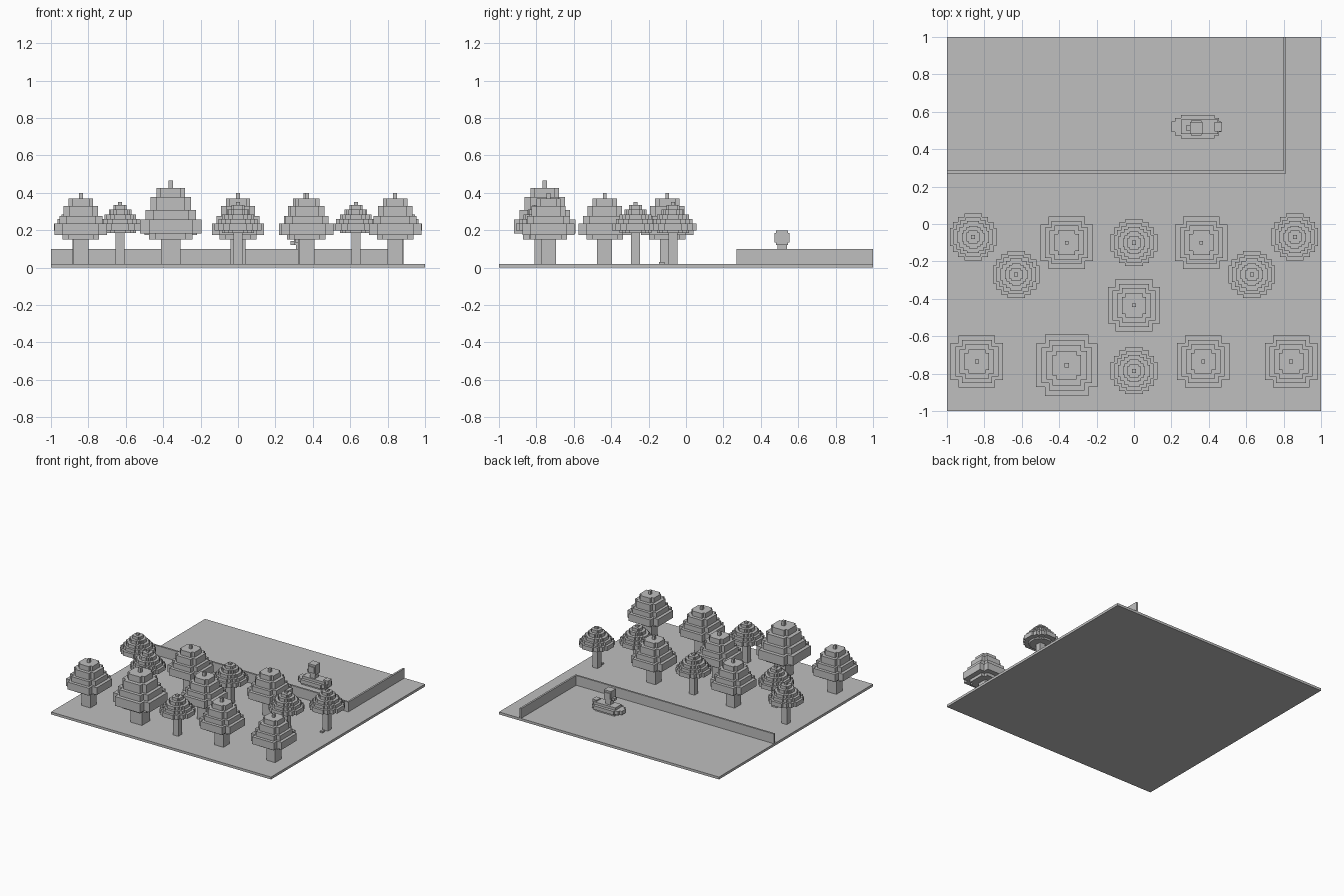
import bpy
import bmesh

cube = bpy.data.objects.get("Cube")
if cube:
    bpy.data.objects.remove(cube, do_unlink=True)

grey = bpy.data.materials.new("plain grey")
grey.use_nodes = True
grey.diffuse_color = (0.52, 0.52, 0.52, 1)
grey.node_tree.nodes["Principled BSDF"].inputs["Base Color"].default_value = grey.diffuse_color


def block(bm, x, y, z):
    """Box from three (low, high) ranges."""
    geom = bmesh.ops.create_cube(bm, size=1)["verts"]
    for v in geom:
        v.co = [r[0] if c < 0 else r[1] for c, r in zip(v.co, (x, y, z))]


def tier(bm, r, z0, z1, steps):
    """Stair-stepped disc: one outline extruded upwards. Steps are unit-circle corners."""
    if not steps:
        return block(bm, (-r, r), (-r, r), (z0, z1))
    quarter = []
    for i, (a, b) in enumerate(steps):
        quarter.append((a, b))
        if i + 1 < len(steps):
            quarter.append((steps[i + 1][0], b))
    outline = []
    for _ in range(4):
        outline += quarter
        quarter = [(-b, a) for a, b in quarter]
    face = bm.faces.new([bm.verts.new((a * r, b * r, z0)) for a, b in outline])
    top = bmesh.ops.extrude_face_region(bm, geom=[face])["geom"]
    for v in top:
        if isinstance(v, bmesh.types.BMVert):
            v.co.z = z1


def finish(name, bm, location=(0, 0, 0)):
    bmesh.ops.recalc_face_normals(bm, faces=bm.faces)
    mesh = bpy.data.meshes.new(name)
    bm.to_mesh(mesh)
    bm.free()
    mesh.materials.append(grey)
    ob = bpy.data.objects.new(name, mesh)
    ob.location = location
    bpy.context.collection.objects.link(ob)
    return ob


PLUS = [(1, 0.7), (0.7, 1)]
ROUND = [(1, 0.38), (0.86, 0.64), (0.64, 0.86), (0.38, 1)]
GROUND = 0.02

# Canopy tiers: radius, bottom, top, outline
BUSHY = [(0.098, 0.15, 0.175, PLUS), (0.14, 0.175, 0.235, PLUS),
         (0.115, 0.235, 0.275, PLUS), (0.092, 0.275, 0.33, PLUS),
         (0.065, 0.33, 0.37, PLUS), (0.01, 0.37, 0.4, None)]
UMBRELLA = [(0.085, 0.185, 0.2, ROUND), (0.125, 0.2, 0.235, ROUND),
            (0.105, 0.235, 0.26, ROUND), (0.085, 0.26, 0.285, ROUND),
            (0.06, 0.285, 0.312, ROUND), (0.035, 0.312, 0.335, PLUS),
            (0.011, 0.335, 0.35, None)]


def tree(name, x, y, tiers, trunk, wide=1, tall=1):
    base = tiers[0][1]
    bm = bmesh.new()
    block(bm, (-trunk, trunk), (-trunk, trunk), (GROUND, base))
    finish(name + "_trunk", bm, (x, y, 0))
    bm = bmesh.new()
    for r, z0, z1, steps in tiers:
        tier(bm, r * wide, base + (z0 - base) * tall, base + (z1 - base) * tall, steps)
    finish(name + "_canopy", bm, (x, y, 0))


# Ground slab
bm = bmesh.new()
block(bm, (-1, 1), (-1, 1), (0, GROUND))
finish("ground", bm)

# Low wall around the pond
bm = bmesh.new()
block(bm, (-1, 0.814), (0.27, 0.285), (GROUND, 0.1))
block(bm, (0.799, 0.814), (0.285, 1), (GROUND, 0.1))
finish("pond_wall", bm)

# Bushy trees, one of them larger
for x, y in [(-0.36, -0.1), (0.36, -0.1), (0, -0.435),
             (-0.84, -0.735), (0.37, -0.735), (0.84, -0.735)]:
    tree("bushy_tree", x, y, BUSHY, 0.04)
tree("large_tree", -0.36, -0.755, BUSHY, 0.052, 1.18, 1.26)

# Umbrella trees
for x, y in [(-0.86, -0.07), (0.86, -0.07), (-0.63, -0.27), (0.63, -0.27),
             (0, -0.1), (0, -0.785)]:
    tree("umbrella_tree", x, y, UMBRELLA, 0.024)

# Small root beside one tree
bm = bmesh.new()
block(bm, (0.845, 0.87), (-0.145, -0.115), (GROUND, 0.03))
finish("root", bm)

# Duck: stepped body, tail, neck, head and beak
bm = bmesh.new()
for x0, x1, half, z0, z1 in [(0.25, 0.43, 0.05, 0.02, 0.035),
                             (0.2, 0.465, 0.028, 0.035, 0.065),
                             (0.22, 0.455, 0.048, 0.035, 0.065),
                             (0.25, 0.43, 0.064, 0.035, 0.065),
                             (0.25, 0.45, 0.04, 0.065, 0.085),
                             (0.43, 0.47, 0.025, 0.065, 0.095)]:
    block(bm, (x0, x1), (0.52 - half, 0.52 + half), (z0, z1))
finish("duck_body", bm)
bm = bmesh.new()
block(bm, (0.31, 0.355), (0.49, 0.54), (0.085, 0.12))
block(bm, (0.3, 0.365), (0.482, 0.545), (0.12, 0.2))
block(bm, (0.305, 0.36), (0.473, 0.553), (0.135, 0.185))
block(bm, (0.28, 0.3), (0.498, 0.53), (0.122, 0.142))
finish("duck_head", bm)
